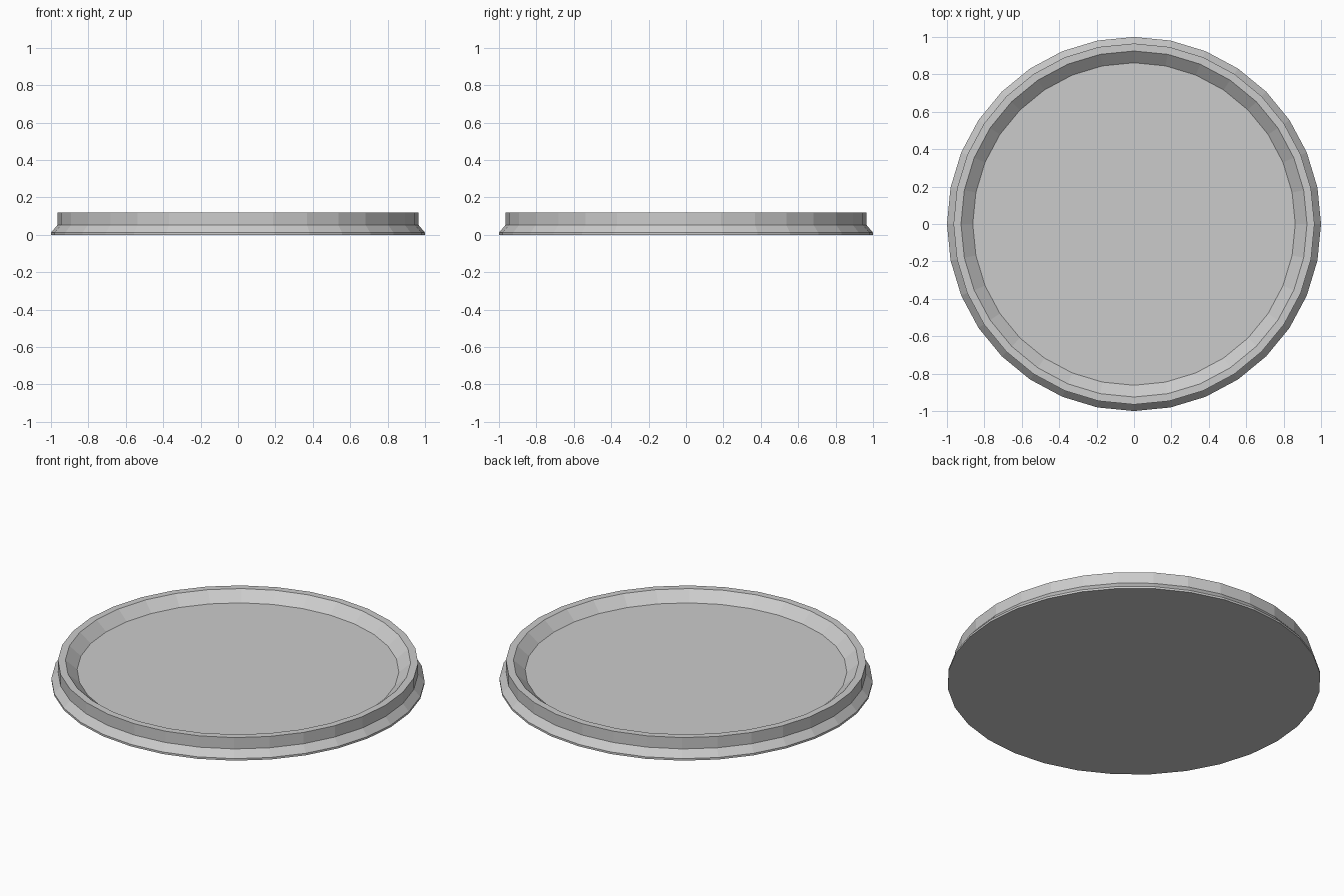
import bpy, bmesh
from math import cos, sin, tau

if "Cube" in bpy.data.objects:
    bpy.data.objects.remove(bpy.data.objects["Cube"])

SIDES = 32

# Half profile (radius, height): foot, flared lip, wall, rim, sloped inside, floor
PROFILE = [(1.0, 0.0), (1.0, 0.012), (0.965, 0.053), (0.965, 0.12),
           (0.925, 0.12), (0.862, 0.065)]

bm = bmesh.new()
rings = [[bm.verts.new((r * cos(tau * i / SIDES), r * sin(tau * i / SIDES), z))
          for i in range(SIDES)] for r, z in PROFILE]

# Bands between neighbouring rings
for low, high in zip(rings, rings[1:]):
    for i in range(SIDES):
        j = (i + 1) % SIDES
        bm.faces.new((low[i], low[j], high[j], high[i]))

# Underside and tray floor
bm.faces.new(rings[0][::-1])
bm.faces.new(rings[-1])
bmesh.ops.recalc_face_normals(bm, faces=bm.faces)

mesh = bpy.data.meshes.new("round_tray")
bm.to_mesh(mesh)
bm.free()
tray = bpy.data.objects.new("round_tray", mesh)
bpy.context.collection.objects.link(tray)
